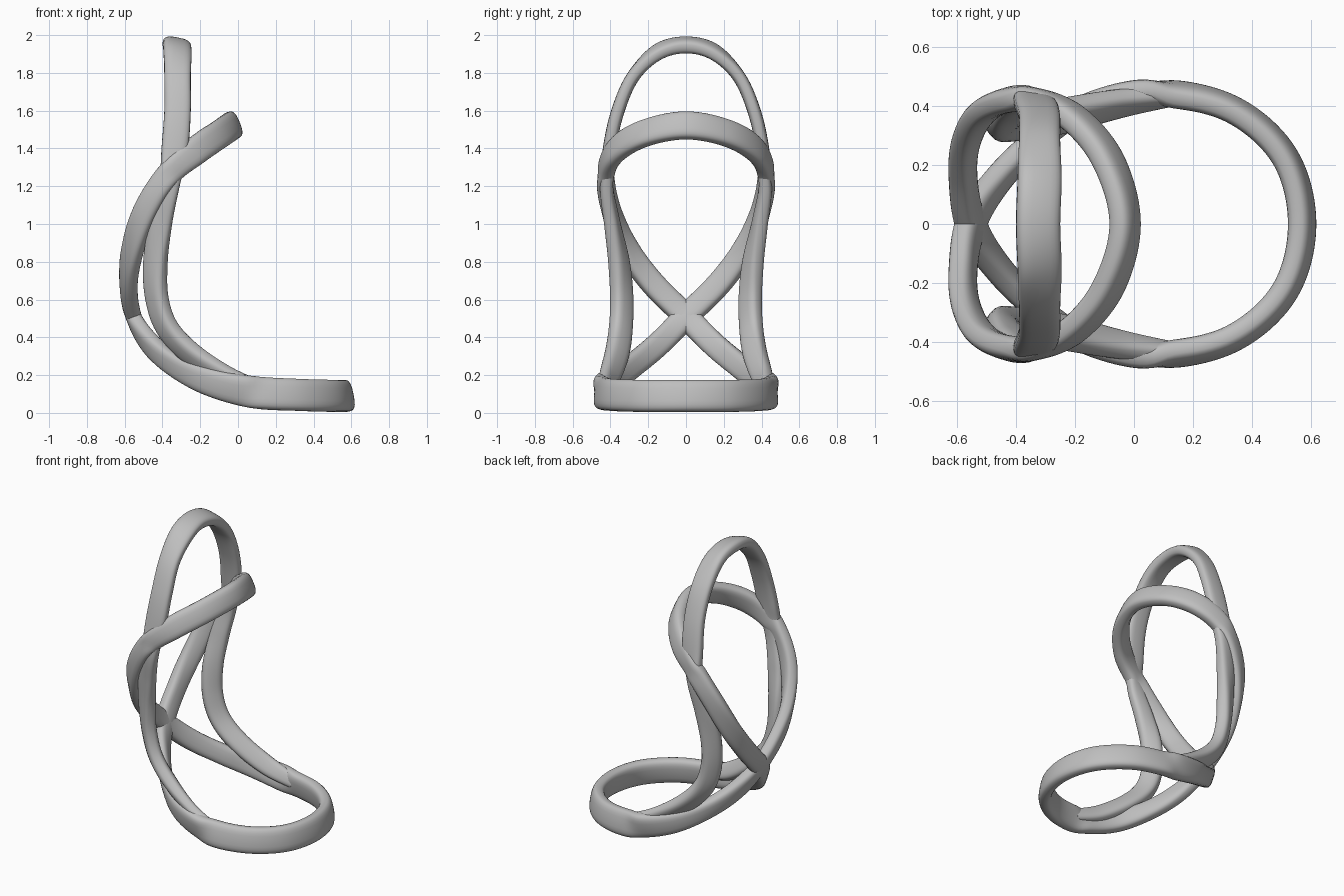
import bpy, bmesh, math
from mathutils import Vector

cube = bpy.data.objects.get("Cube")
if cube:
    bpy.data.objects.remove(cube, do_unlink=True)

SIDES = 24   # points around the band section
STEPS = 10   # samples between two control points

grey = bpy.data.materials.new("plain grey")
grey.use_nodes = True
colour = (0.52, 0.52, 0.52, 1)
grey.diffuse_color = colour
grey.node_tree.nodes["Principled BSDF"].inputs["Base Color"].default_value = colour


def mirrored(control):
    """Same control point on the other side of the model."""
    pos, normal, size = control
    return ((pos[0], -pos[1], pos[2]), (normal[0], -normal[1], normal[2]), size)


def spline(a, b, c, d, t):
    """Catmull-Rom point between b and c."""
    return (b * 2 + (c - a) * t + (a * 2 - b * 5 + c * 4 - d) * t ** 2
            + (b * 3 - a - c * 3 + d) * t ** 3) / 2


def sample(controls, closed):
    """Smooth stations (position, thin direction, size) along the controls."""
    count = len(controls)
    columns = [[Vector(c[k]) for c in controls] for k in range(3)]

    def pick(column, i):
        return column[i % count] if closed else column[max(0, min(count - 1, i))]

    stations = []
    for i in range(count if closed else count - 1):
        for s in range(STEPS):
            stations.append([spline(*(pick(col, i + k) for k in (-1, 0, 1, 2)), s / STEPS)
                             for col in columns])
    if not closed:
        stations.append([col[-1] for col in columns])
    return stations


def rounded(value):
    """Superellipse falloff, for a flat band with soft edges."""
    return math.copysign(abs(value) ** 0.68, value)


def band(name, controls, closed):
    """Sweep a flat rounded section along the controls."""
    stations = sample(controls, closed)
    count = len(stations)
    bm = bmesh.new()
    rings = []
    for i, (pos, normal, size) in enumerate(stations):
        if closed:
            ahead, behind = stations[(i + 1) % count][0], stations[i - 1][0]
        else:
            ahead, behind = stations[min(i + 1, count - 1)][0], stations[max(i - 1, 0)][0]
        tangent = (ahead - behind).normalized()
        thin = (normal - tangent * normal.dot(tangent)).normalized()
        wide = tangent.cross(thin)
        ring = []
        for k in range(SIDES):
            angle = math.tau * k / SIDES
            ring.append(bm.verts.new(pos + thin * rounded(math.cos(angle)) * size.x / 2
                                     + wide * rounded(math.sin(angle)) * size.y / 2))
        rings.append(ring)
    for i in range(count if closed else count - 1):
        a, b = rings[i], rings[(i + 1) % count]
        for k in range(SIDES):
            n = (k + 1) % SIDES
            bm.faces.new((a[k], a[n], b[n], b[k]))
    if not closed:
        bm.faces.new(rings[0])
        bm.faces.new(rings[-1])
    bmesh.ops.recalc_face_normals(bm, faces=bm.faces)
    mesh = bpy.data.meshes.new(name)
    bm.to_mesh(mesh)
    bm.free()
    mesh.materials.append(grey)
    obj = bpy.data.objects.new(name, mesh)
    bpy.context.collection.objects.link(obj)
    bpy.ops.object.select_all(action='DESELECT')
    obj.select_set(True)
    bpy.context.view_layer.objects.active = obj
    bpy.ops.object.shade_smooth_by_angle(angle=math.radians(50))


# Crossed band: base ring, crossing at the back, upper loop
base = (.085, .17)
strand = (.085, .13)
loop = (.085, .15)
half = [
    ((.57, 0, .09), (5, 0, 1), base),
    ((.51, .23, .09), (5, 3, 1), base),
    ((.33, .39, .095), (3, 5, 1), base),
    ((.08, .443, .11), (0, 1, 0), base),
    ((-.15, .40, .165), (-2, 5, -1), (.085, .15)),
    ((-.32, .29, .245), (-4, 4, -1), strand),
    ((-.46, .15, .36), (-5, 3, -2), strand),
    ((-.553, 0, .51), (-5, 0, -2), strand),
    ((-.58, -.18, .69), (-5, -2, 0), strand),
    ((-.557, -.31, .87), (-4, -4, 0), strand),
    ((-.49, -.395, 1.07), (-2, -5, 0), strand),
    ((-.37, -.425, 1.26), (0, -1, 0), strand),
    ((-.22, -.37, 1.39), (2, -5, 1), loop),
    ((-.09, -.22, 1.48), (4, -4, 2), loop),
    ((-.03, 0, 1.522), (5, 0, 2), loop),
]
band("crossed_band", half + [mirrored(c) for c in half[-2:0:-1]], True)

# Arch band: feet on the base ring, back rising to the top
arch = (.07, .14)
leg = (.09, .13)
side = [
    ((.12, .435, .12), (-2, 4, -1), (.07, .09)),
    ((-.06, .405, .19), (-3, 4, -2), (.075, .12)),
    ((-.25, .365, .315), (-4, 4, -3), leg),
    ((-.375, .345, .45), (-4, 4, -2), leg),
    ((-.43, .34, .61), (-4, 4, 0), leg),
    ((-.437, .355, .8), (-3, 5, 0), leg),
    ((-.41, .39, 1), (-1, 5, 0), (.08, .12)),
    ((-.365, .42, 1.2), (0, 1, 0), (.07, .11)),
    ((-.335, .405, 1.4), (0, 1, 0), arch),
    ((-.32, .36, 1.6), (0, 5, 1), arch),
    ((-.32, .28, 1.78), (0, 4, 3), arch),
    ((-.32, .15, 1.91), (1, 2, 4), (.075, .15)),
    ((-.325, 0, 1.948), (1, 0, 5), (.08, .15)),
]
band("arch_band", side + [mirrored(c) for c in side[-2::-1]], False)
